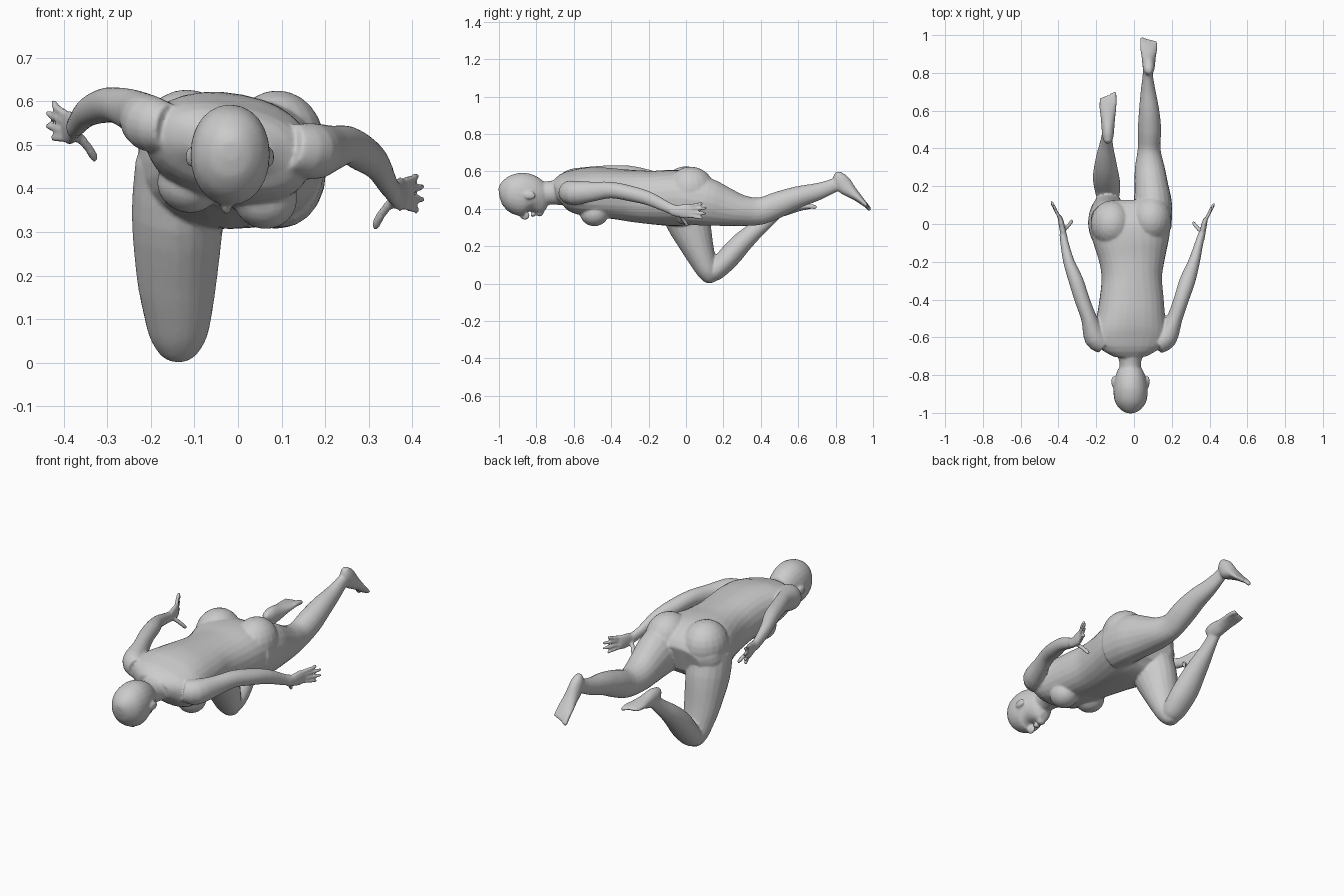
import bpy, bmesh, math
from mathutils import Vector, Matrix

bm = bmesh.new()
X = Vector((1, 0, 0))


def catmull(p0, p1, p2, p3, t):
    return [0.5 * (2 * b + (c - a) * t + (2 * a - 5 * b + 4 * c - d) * t * t
                   + (3 * b - a - 3 * c + d) * t ** 3)
            for a, b, c, d in zip(p0, p1, p2, p3)]


def loft(rings, n=20, sub=3, power=2.0):
    """Closed tube through rings (x, y, z, half width, half depth[, roll])."""
    r = [tuple(q) + (0,) * (6 - len(q)) for q in rings]
    pts = []
    for i in range(len(r) - 1):
        p0, p3 = r[max(i - 1, 0)], r[min(i + 2, len(r) - 1)]
        pts += [catmull(p0, r[i], r[i + 1], p3, k / sub) for k in range(sub)]
    pts.append(r[-1])
    loops = []
    for i, q in enumerate(pts):
        c = Vector(q[:3])
        t = (Vector(pts[min(i + 1, len(pts) - 1)][:3]) - Vector(pts[max(i - 1, 0)][:3])).normalized()
        side = (X - t * X.dot(t)).normalized()
        up = side.cross(t)
        w = math.radians(q[5])
        s, u = side * math.cos(w) + up * math.sin(w), up * math.cos(w) - side * math.sin(w)
        ring = []
        for k in range(n):
            a = 2 * math.pi * k / n
            ca, sa = math.cos(a), math.sin(a)
            ca = math.copysign(abs(ca) ** (2 / power), ca)
            sa = math.copysign(abs(sa) ** (2 / power), sa)
            ring.append(bm.verts.new(c + s * ca * q[3] + u * sa * q[4]))
        loops.append(ring)
    for A, B in zip(loops, loops[1:]):
        for k in range(n):
            bm.faces.new((A[k], A[(k + 1) % n], B[(k + 1) % n], B[k]))
    bm.faces.new(loops[0][::-1])
    bm.faces.new(loops[-1])


def blob(c, s, roll=0):
    m = Matrix.Translation(c) @ Matrix.Rotation(math.radians(roll), 4, 'Y') @ Matrix.Diagonal((*s, 1))
    bmesh.ops.create_uvsphere(bm, u_segments=20, v_segments=12, radius=1, matrix=m)


def digit(points, r):
    """Finger or toe with a rounded tip."""
    rings = [(*p, r, r) for p in points[:-1]]
    a, b = Vector(points[-2]), Vector(points[-1])
    rings += [(*a.lerp(b, 0.8), r * 0.9, r * 0.9), (*b, r * 0.4, r * 0.4)]
    loft(rings, 10, 2)


def foot(x, heel, toe, inner):
    """Foot from heel to toe in the yz plane; inner = x direction of the big toe."""
    h = Vector((x, *heel))
    d = (Vector((x, *toe)) - h).normalized()
    n = Vector((0, d.z, -d.y))
    prof = [(0, .025, .015, .015), (.03, .038, .029, .038), (.08, .042, .034, .045),
            (.13, .033, .038, .033), (.18, .022, .045, .021), (.22, .016, .045, .014),
            (.238, .014, .036, .01)]
    loft([(*(h + d * s + n * o), a, b) for s, o, a, b in prof])
    for i in range(5):
        off = X * inner * (.034 - .0175 * i)
        tip = .268 - .008 * i - (.004 if i == 4 else 0)
        digit([h + off + d * .2 + n * .016, h + off + d * .235 + n * .012, h + off + d * tip + n * .012],
              .0125 if i == 0 else .0085)


def hand(w, sx, lift):
    """Open hand, palm upright, fingers spread; w = wrist."""
    P = lambda x, y, z: (w[0] + sx * x, w[1] + y, w[2] + z)
    loft([(*P(-.004, -.03, .003), .018, .026), (*P(.004, .01, 0), .016, .033),
          (*P(.012, .05, -.001), .015, .04), (*P(.02, .08, 0), .011, .036)], 16)
    tips = [(.05, .14, .042), (.065, .163, .016), (.066, .16, -.014), (.052, .14, -.04)]
    for i, (x, y, z) in enumerate(tips):
        bz = .027 - .018 * i
        digit([P(.013, .06, bz), P(.04, .11, (bz + z) / 2 + lift * .5), P(x, y, z + lift)], .0092)
    digit([P(-.004, .01, -.015), P(-.03, .035, -.045), P(-.048, .06, -.08 + lift * .2)], .011)


# torso, twisting from the shoulders to level hips
loft([(-.02, -.70, .50, .09, .05, -10), (-.02, -.65, .505, .17, .085, -11),
      (-.02, -.58, .495, .195, .115, -12), (-.015, -.48, .488, .18, .13, -11),
      (-.012, -.38, .48, .168, .132, -10), (-.012, -.28, .468, .16, .138, -6),
      (-.012, -.18, .46, .177, .143, -3), (-.016, -.08, .458, .203, .15),
      (-.02, .0, .455, .212, .145), (-.02, .07, .45, .195, .115),
      (-.02, .11, .44, .14, .07)], 28, 3, 2.3)
# buttocks and breasts
blob((-.118, .0, .505), (.112, .125, .122))
blob((.09, .025, .505), (.108, .125, .12))
blob((-.112, -.49, .412), (.074, .078, .068), 11)
blob((.062, -.49, .377), (.074, .078, .07), 11)

# neck and head
loft([(-.02, -.83, .50, .06, .06), (-.02, -.76, .485, .056, .062),
      (-.02, -.70, .487, .068, .066), (-.02, -.63, .495, .13, .08, -10)])
loft([(-.018, -1.0, .485, .02, .022), (-.018, -.985, .486, .05, .058),
      (-.018, -.945, .484, .081, .096), (-.018, -.89, .478, .091, .115),
      (-.019, -.84, .472, .086, .111), (-.021, -.80, .45, .073, .09),
      (-.023, -.768, .408, .045, .046), (-.023, -.752, .395, .022, .022)], 24, 3, 2.1)
# nose, lips, chin and ears
blob((-.027, -.862, .364), (.013, .026, .024))
blob((-.026, -.818, .367), (.022, .012, .012))
blob((-.026, -.782, .377), (.024, .02, .018))
for x in (-.11, .073):
    blob((x, -.835, .472), (.01, .031, .022))

# straight leg
loft([(.098, -.02, .455, .10, .135), (.1, .1, .438, .102, .13), (.092, .2, .412, .09, .107),
      (.083, .3, .39, .079, .083), (.08, .4, .388, .06, .073), (.082, .5, .425, .062, .069),
      (.08, .6, .463, .054, .058), (.075, .7, .49, .04, .047), (.073, .78, .52, .028, .038),
      (.073, .83, .545, .026, .036)])
foot(.078, (.833, .612), (.992, .402), -1)
# bent leg: thigh, shin
loft([(-.13, -.03, .46, .105, .12), (-.138, .01, .34, .106, .12), (-.14, .06, .2, .093, .088),
      (-.138, .092, .12, .08, .07), (-.137, .118, .06, .066, .056), (-.137, .132, .02, .042, .036),
      (-.137, .136, .004, .018, .016)])
loft([(-.137, .11, .035, .035, .025), (-.138, .145, .058, .06, .05), (-.142, .2, .11, .07, .058),
      (-.148, .25, .165, .07, .06), (-.15, .30, .22, .062, .056), (-.15, .36, .275, .05, .048),
      (-.147, .42, .325, .036, .04), (-.143, .47, .37, .028, .036), (-.142, .50, .395, .026, .034)])
foot(-.138, (.435, .455), (.70, .42), 1)

# arms
loft([(.12, -.64, .495, .05, .055), (.17, -.60, .485, .06, .065), (.215, -.5, .492, .042, .053),
      (.25, -.4, .50, .04, .044), (.283, -.3, .482, .042, .042), (.318, -.2, .455, .031, .037),
      (.345, -.1, .408, .022, .029), (.36, -.05, .39, .019, .027)])
hand((.36, -.05, .388), 1, 0)
loft([(-.16, -.64, .54, .05, .055), (-.205, -.60, .55, .06, .065), (-.238, -.5, .575, .042, .052),
      (-.275, -.4, .59, .04, .042), (-.307, -.3, .59, .039, .04), (-.345, -.2, .575, .03, .034),
      (-.368, -.1, .55, .022, .029), (-.376, -.05, .54, .019, .027)])
hand((-.374, -.04, .54), -1, .018)

# fuse everything into one skin
bmesh.ops.recalc_face_normals(bm, faces=bm.faces)
mesh = bpy.data.meshes.new("body")
bm.to_mesh(mesh)
bm.free()
body = bpy.data.objects.new("body", mesh)
bpy.context.collection.objects.link(body)
m = body.modifiers.new("fuse", 'REMESH')
m.mode, m.voxel_size, m.use_smooth_shade = 'VOXEL', .006, True
m = body.modifiers.new("soften", 'SMOOTH')
m.factor, m.iterations = .5, 5
m = body.modifiers.new("reduce", 'DECIMATE')
m.ratio = .35
